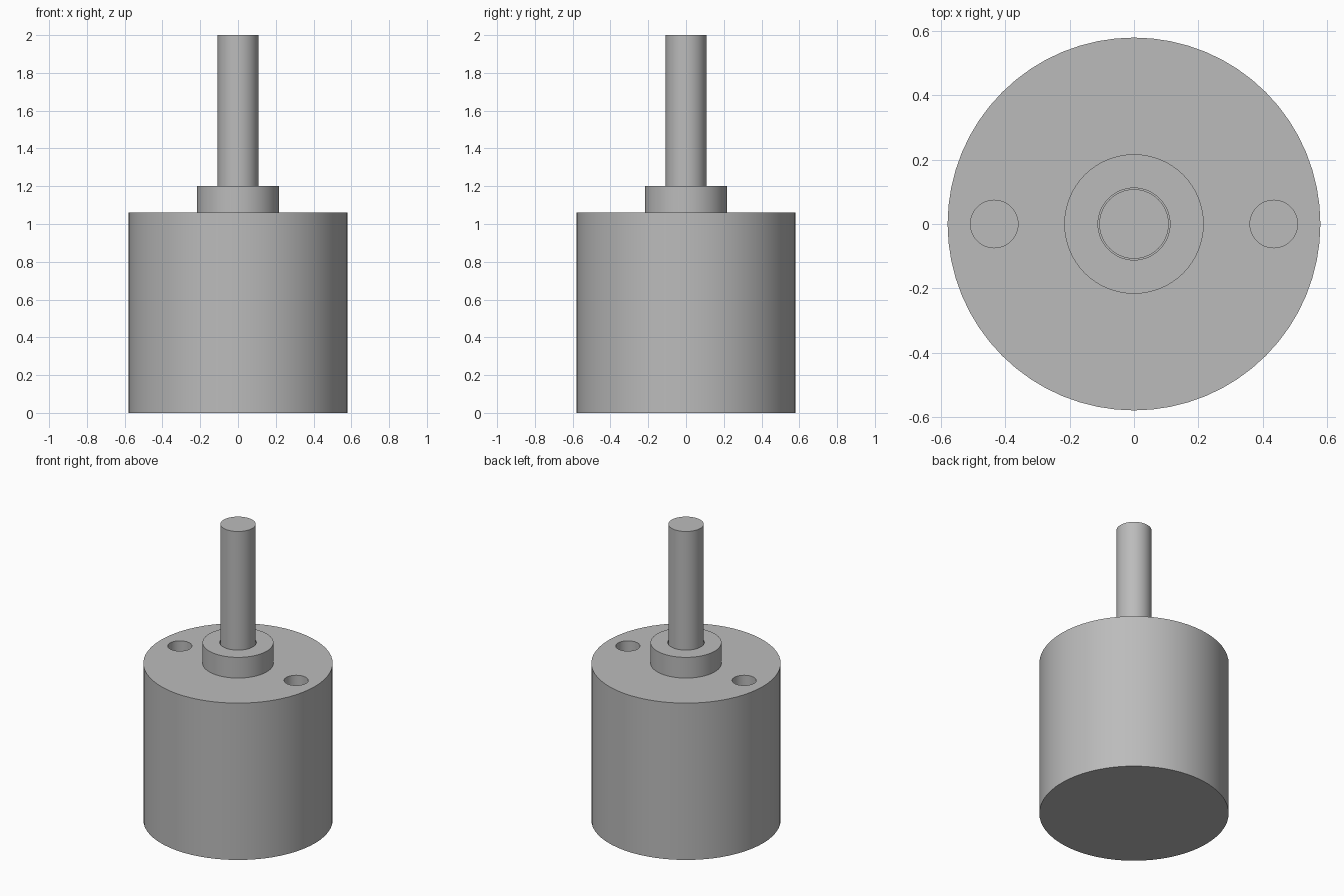
import bpy
import math

cube = bpy.data.objects.get("Cube")
if cube:
    bpy.data.objects.remove(cube, do_unlink=True)

BODY_TOP = 1.06
COLLAR_TOP = 1.2

metal = bpy.data.materials.new("grey metal")
metal.use_nodes = True
GREY = (0.5, 0.5, 0.5, 1)
metal.diffuse_color = GREY
metal.node_tree.nodes["Principled BSDF"].inputs["Base Color"].default_value = GREY


def cylinder(name, radius, bottom, top, x=0, sides=64):
    bpy.ops.mesh.primitive_cylinder_add(vertices=sides, radius=radius, depth=top - bottom,
                                        location=(x, 0, (bottom + top) / 2))
    obj = bpy.context.object
    obj.name = name
    obj.data.materials.append(metal)
    return obj


def cut(target, cutter):
    mod = target.modifiers.new("hole", "BOOLEAN")
    mod.operation = "DIFFERENCE"
    mod.solver = "EXACT"
    mod.object = cutter
    bpy.context.view_layer.objects.active = target
    bpy.ops.object.modifier_apply(modifier=mod.name)
    bpy.data.objects.remove(cutter, do_unlink=True)


# Main housing with two blind mounting holes
body = cylinder("body", 0.58, 0, BODY_TOP)
for side in (-1, 1):
    cut(body, cylinder("hole_cutter", 0.074, BODY_TOP - 0.3, BODY_TOP + 0.1, side * 0.435, 48))

# Raised collar with a bore just wider than the shaft
collar = cylinder("collar", 0.217, BODY_TOP, COLLAR_TOP)
cut(collar, cylinder("bore_cutter", 0.112, BODY_TOP - 0.1, COLLAR_TOP + 0.1))

# Output shaft
shaft = cylinder("shaft", 0.108, BODY_TOP, 2, sides=48)

# Smooth round walls, crisp rims
for obj in (body, collar, shaft):
    bpy.ops.object.select_all(action="DESELECT")
    obj.select_set(True)
    bpy.context.view_layer.objects.active = obj
    bpy.ops.object.shade_smooth_by_angle(angle=math.radians(30))
